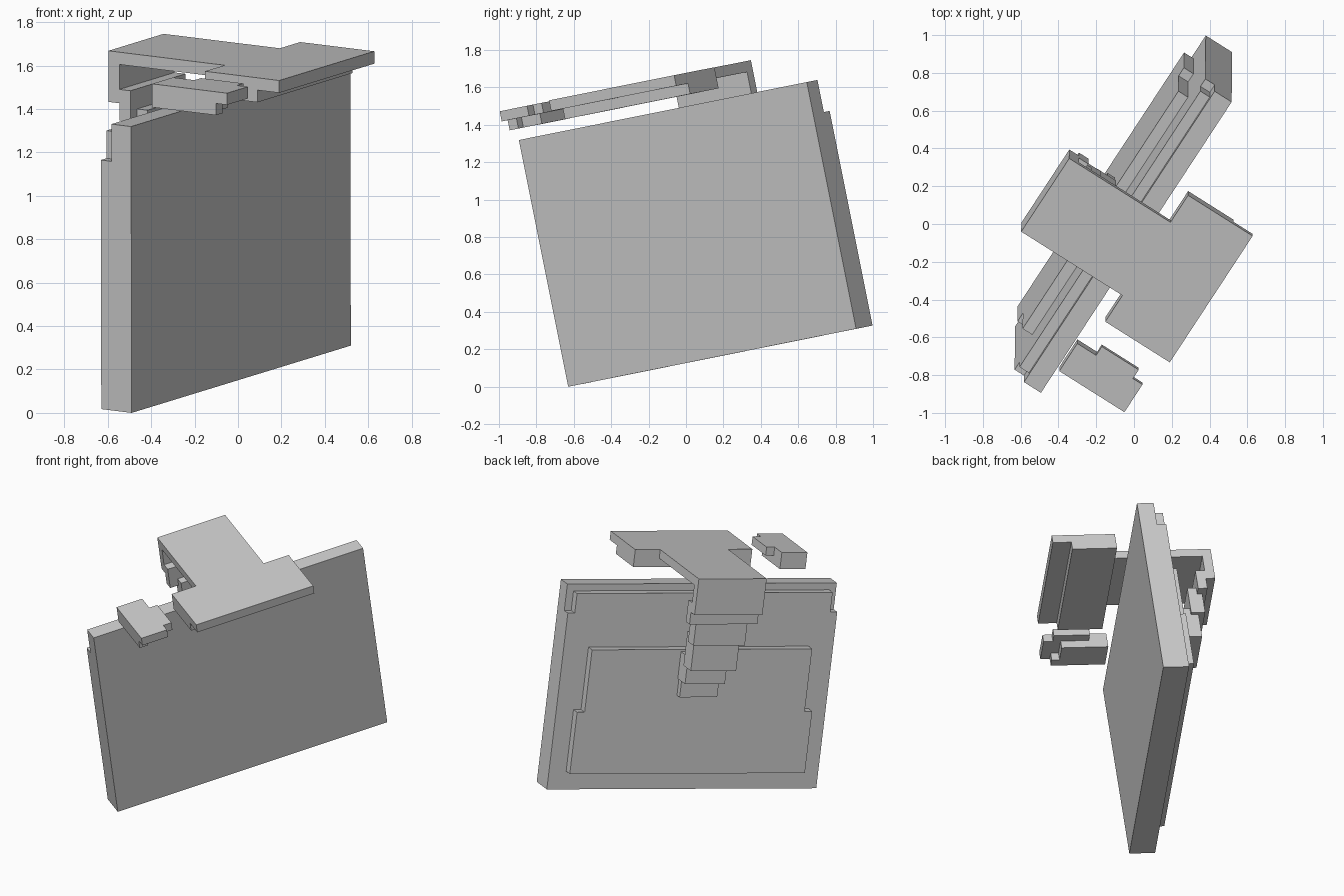
import bpy, bmesh
from mathutils import Vector, Matrix

if "Cube" in bpy.data.objects:
    bpy.data.objects.remove(bpy.data.objects["Cube"])

# Tilted frame: u along the slab, w towards its back, v up its height
u = Vector((1.01, 1.54, 0.31)).normalized()
v = Vector((0, -0.193, 0.981))
v = (v - u * v.dot(u)).normalized()
w = v.cross(u)
FRAME = Matrix.Translation((-0.49, -0.63, 0)) @ Matrix((u, w, v)).transposed().to_4x4()


def prism(bm, pts, axis, lo, hi):
    """Extrude a 2D outline. axis 'v': pts are (u, w); axis 'w': pts are (u, v)."""
    def at(p, h):
        return (p[0], p[1], h) if axis == 'v' else (p[0], h, p[1])
    a = [bm.verts.new(at(p, lo)) for p in pts]
    b = [bm.verts.new(at(p, hi)) for p in pts]
    bm.faces.new(a)
    bm.faces.new(b)
    for i in range(len(pts)):
        j = (i + 1) % len(pts)
        bm.faces.new((a[i], a[j], b[j], b[i]))


def part(name, prisms):
    bm = bmesh.new()
    for p in prisms:
        prism(bm, *p)
    bmesh.ops.recalc_face_normals(bm, faces=bm.faces)
    me = bpy.data.meshes.new(name)
    bm.to_mesh(me)
    bm.free()
    ob = bpy.data.objects.new(name, me)
    ob.matrix_world = FRAME
    bpy.context.collection.objects.link(ob)


def rect(a0, a1, b0, b1):
    return [(a0, b0), (a1, b0), (a1, b1), (a0, b1)]


def shouldered(inset, step, v0, v1, v2, length=1.867):
    """Outline that narrows by step on both sides above v1."""
    half = [(inset, v0), (inset, v1), (inset + step, v1), (inset + step, v2)]
    return half + [(length - a, b) for a, b in reversed(half)]


# Main slab with two stepped layers on its back
part("slab", [(rect(0, 1.867, 0, 1.345), 'w', 0, 0.107)])
part("back_layer", [(shouldered(0, 0.048, 0, 1.17, 1.30), 'w', 0.107, 0.166)])
part("back_panel", [(shouldered(0.119, 0.052, 0.12, 0.53, 0.944), 'w', 0.166, 0.226)])

# T-shaped top plate with a thicker block under its wide end
tee = [(0.537, -0.466), (1.348, -0.466), (1.348, -0.06), (1.175, -0.06),
       (1.175, 0.577), (0.705, 0.577), (0.705, -0.06), (0.537, -0.06)]
part("top_plate", [(tee, 'v', 1.462, 1.52)])
part("plate_underblock", [(rect(0.537, 1.348, -0.347, -0.06), 'v', 1.405, 1.462)])

# Stepped bracket: half width in u, w range, v range
steps = [(0.235, 0.517, 0.577, 1.28, 1.462), (0.235, 0.457, 0.517, 1.20, 1.345),
         (0.178, 0.40, 0.49, 1.05, 1.25), (0.157, 0.33, 0.45, 0.87, 1.10),
         (0.138, 0.226, 0.345, 0.75, 0.93), (0.13, 0.226, 0.27, 0.64, 0.80)]
part("stepped_bracket", [(rect(0.94 - h, 0.94 + h, w0, w1), 'v', v0, v1)
                         for h, w0, w1, v0, v1 in steps])

# Small loose block in front, with a tab
block = [(0.18, -0.41), (0.357, -0.41), (0.357, -0.35), (0.413, -0.35),
         (0.413, -0.118), (0.357, -0.118), (0.357, 0), (0.18, 0)]
part("small_plate", [(block, 'v', 1.46, 1.515)])
under = [(0.18, -0.35), (0.237, -0.35), (0.237, -0.30), (0.357, -0.30),
         (0.357, 0), (0.18, 0)]
part("small_underblock", [(under, 'v', 1.405, 1.46)])
